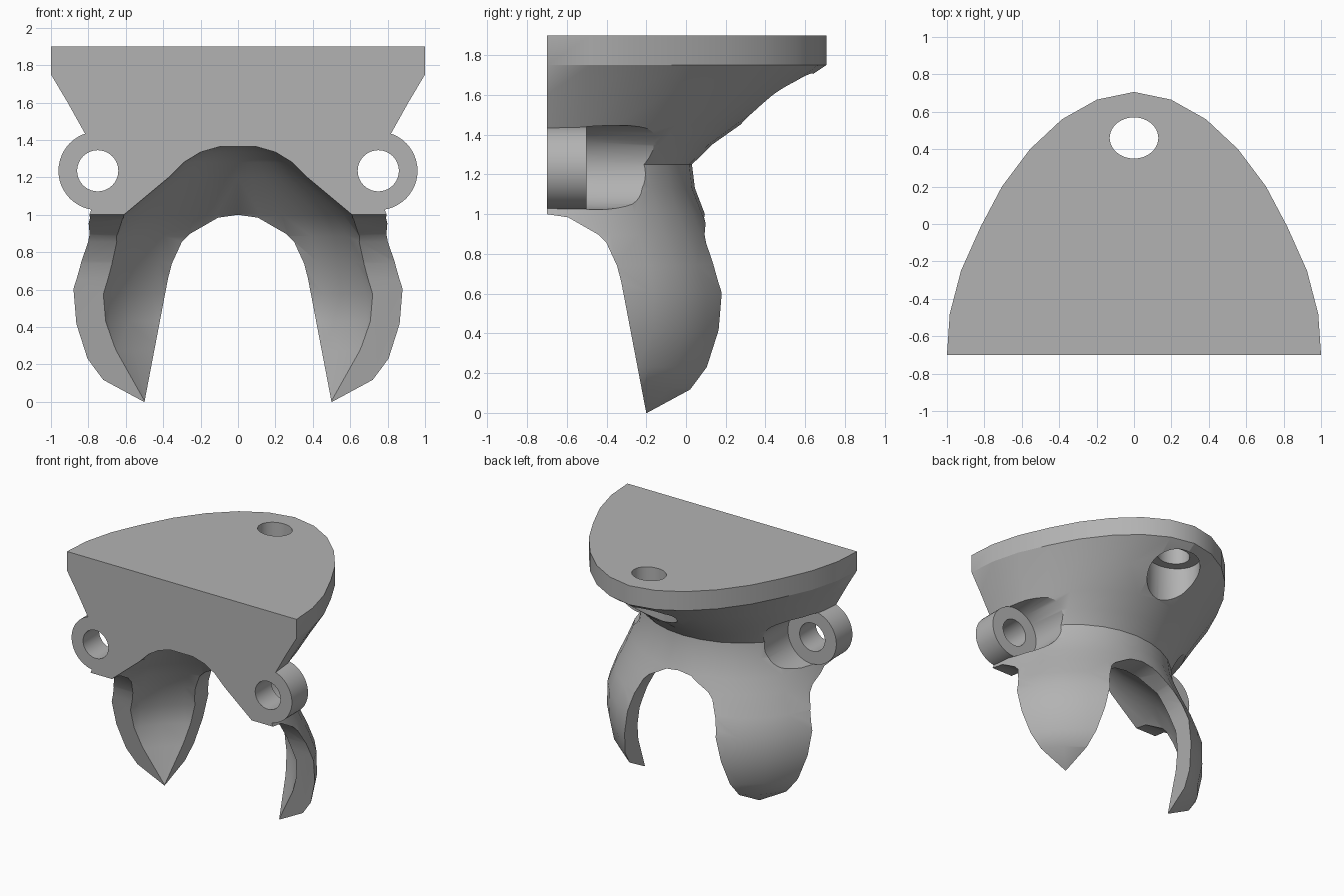
import bpy, bmesh
from math import pi, cos, sin, radians
from mathutils import Matrix, Vector

cube = bpy.data.objects.get("Cube")
if cube:
    bpy.data.objects.remove(cube, do_unlink=True)

AXIS_Y = -0.7   # revolve axis of the claw, lying in the flat front
TOP = 1.9
PLATE = 1.75    # underside of the top plate
NECK = 1.25

grey = bpy.data.materials.new("plain grey")
grey.use_nodes = True
grey.diffuse_color = (0.45, 0.45, 0.45, 1)
grey.node_tree.nodes["Principled BSDF"].inputs["Base Color"].default_value = grey.diffuse_color


def make(name, bm):
    bmesh.ops.recalc_face_normals(bm, faces=bm.faces)
    mesh = bpy.data.meshes.new(name)
    bm.to_mesh(mesh)
    bm.free()
    mesh.materials.append(grey)
    ob = bpy.data.objects.new(name, mesh)
    bpy.context.collection.objects.link(ob)
    return ob


def loft(name, rings):
    """Skin closed rings of points and cap both ends."""
    bm = bmesh.new()
    rows = [[bm.verts.new(p) for p in ring] for ring in rings]
    n = len(rows[0])
    for low, high in zip(rows, rows[1:]):
        for i in range(n):
            j = (i + 1) % n
            bm.faces.new((low[i], low[j], high[j], high[i]))
    bm.faces.new(rows[0])
    bm.faces.new(rows[-1])
    return make(name, bm)


def circle(r, z, n=32):
    return [(r * cos(2 * pi * i / n), AXIS_Y + r * sin(2 * pi * i / n), z) for i in range(n)]


def rod(name, centre, rx, ry, depth, along_y=False):
    """Elliptical cylinder, upright or lying along y."""
    bm = bmesh.new()
    bmesh.ops.create_cone(bm, cap_ends=True, segments=48, radius1=1, radius2=1, depth=depth)
    bmesh.ops.scale(bm, vec=(rx, ry, 1), verts=bm.verts)
    if along_y:
        bmesh.ops.rotate(bm, matrix=Matrix.Rotation(radians(90), 3, 'X'), verts=bm.verts)
    bmesh.ops.translate(bm, vec=centre, verts=bm.verts)
    return make(name, bm)


def combine(target, tool, operation='DIFFERENCE'):
    tool.hide_render = True
    mod = target.modifiers.new(tool.name, 'BOOLEAN')
    mod.operation, mod.solver, mod.object = operation, 'EXACT', tool
    bpy.context.view_layer.objects.active = target
    bpy.ops.object.modifier_apply(modifier=mod.name)
    bpy.data.objects.remove(tool, do_unlink=True)


# Plate outline: one quarter, mirrored to a full ring
quarter = [(1, 0), (.985, .22), (.925, .45), (.82, .685), (.706, .9),
           (.556, 1.1), (.385, 1.26), (.198, 1.365), (0, 1.406)]
half = quarter + [(-x, y) for x, y in quarter[-2::-1]]
outline = half + [(-x, -y) for x, y in half[1:-1]]


def flare(t, z):
    """Blend from the round neck to the plate outline."""
    return [Vector(a).lerp(Vector((x, AXIS_Y + y, z)), t)
            for a, (x, y) in zip(circle(.73, z), outline)]


# Outer body: bulb, neck, flare and plate
bulb = [(.71, 0), (.865, .118), (.929, .23), (.965, .417), (.962, .604),
        (.91, .743), (.84, .893), (.795, 1), (.745, 1.13), (.73, NECK)]
rings = [circle(r, z) for r, z in bulb]
rings += [flare(t, z) for t, z in ((.15, 1.35), (.36, 1.45), (.67, 1.6), (1, PLATE), (1, TOP))]
body = loft("claw_bracket", rings)

# Domed hollow inside the claws
hollow = [(.68, -.05), (.705, 0), (.79, .27), (.825, .43), (.823, .575), (.76, .75),
          (.704, .885), (.61, 1), (.37, 1.2), (.29, 1.28), (.2, 1.335), (.095, 1.365)]
combine(body, loft("hollow", [circle(r, z) for r, z in hollow]))

# Arched openings, front to back and side to side
side = [(.52, -.1), (.5, 0), (.374, .66), (.353, .74), (.3, .855), (.257, .898), (.107, .984)]
arch = side + [(0, 1)] + [(-w, z) for w, z in reversed(side)]
combine(body, loft("front_arch", [[(w, y, z) for w, z in arch] for y in (-3, 3)]))
combine(body, loft("side_arch", [[(x, AXIS_Y + w, z) for w, z in arch] for x in (-3, 3)]))

# Screw lugs with clearance pockets behind them
for x in (-.75, .75):
    z = 1.235
    combine(body, rod("lug", (x, -.65, z), .21, .21, .5, True), 'UNION')
    combine(body, rod("lug_pocket", (x, -.2, z), .212, .212, .6, True))
    combine(body, rod("lug_hole", (x, -.65, z), .11, .11, .8, True))

# Mounting hole through the plate, with a wider pocket below
combine(body, rod("plate_pocket", (0, .46, PLATE - .3), .21, .18, .6))
combine(body, rod("plate_hole", (0, .46, TOP), .13, .11, .6))

# Flat front
bm = bmesh.new()
bmesh.ops.create_cube(bm, size=4)
bmesh.ops.translate(bm, vec=(0, AXIS_Y - 2, 1), verts=bm.verts)
combine(body, make("front_trim", bm))

bpy.ops.object.select_all(action='DESELECT')
body.select_set(True)
bpy.context.view_layer.objects.active = body
bpy.ops.object.shade_smooth_by_angle(angle=radians(30))
